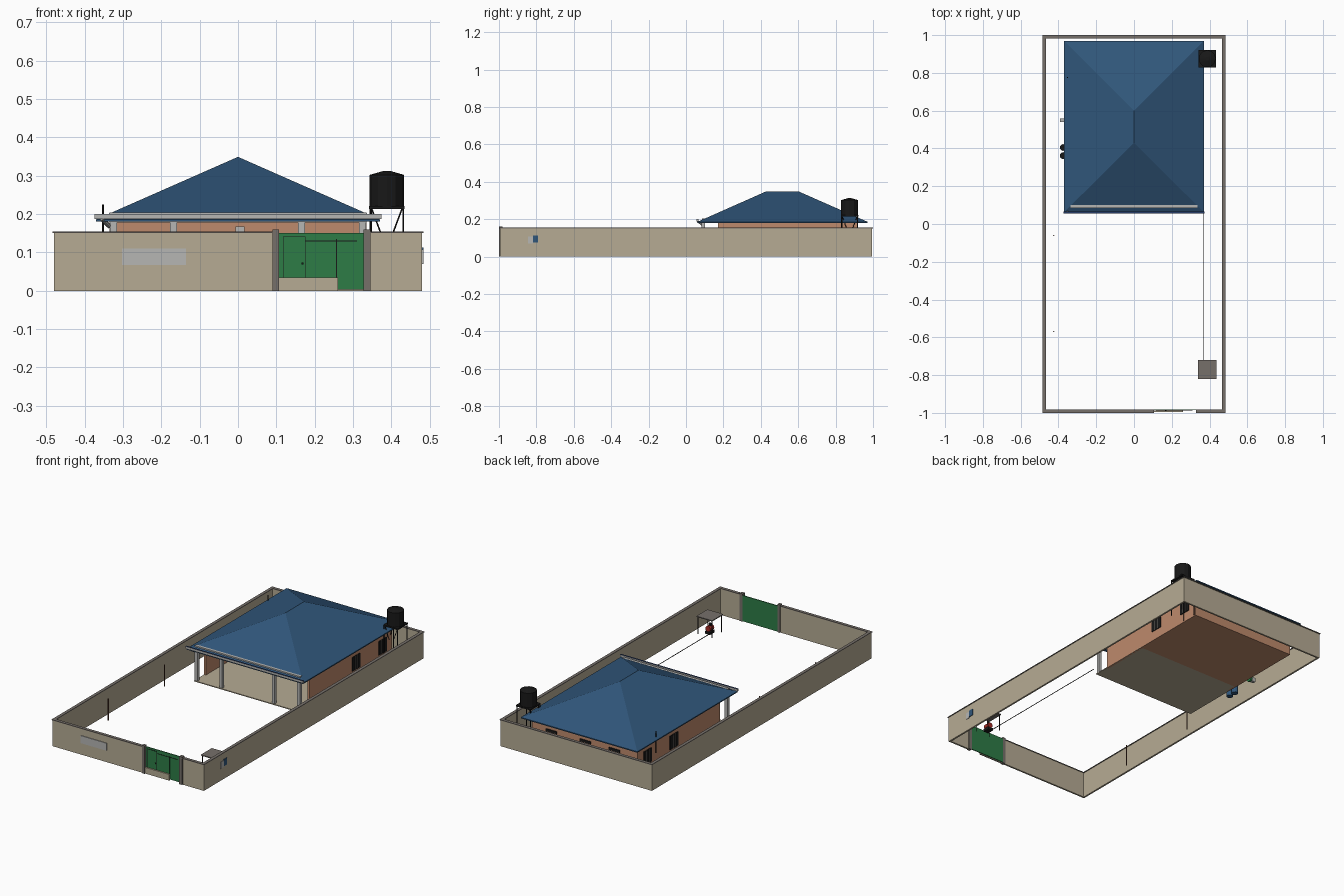
import bpy, bmesh, math
from mathutils import Vector

if "Cube" in bpy.data.objects:
    bpy.data.objects.remove(bpy.data.objects["Cube"])


def mat(name, r, g, b):
    m = bpy.data.materials.new(name)
    lin = [((c / 255 + 0.055) / 1.055) ** 2.4 if c > 10 else c / 255 / 12.92 for c in (r, g, b)]
    m.diffuse_color = (*lin, 1)
    m.use_nodes = True
    m.node_tree.nodes["Principled BSDF"].inputs["Base Color"].default_value = m.diffuse_color
    return m


BEIGE = mat("beige plaster", 182, 171, 148)
BRICK = mat("terracotta plaster", 190, 138, 108)
BLUE = mat("blue metal", 48, 86, 122)
GREEN = mat("gate green", 45, 124, 70)
GREY = mat("concrete grey", 118, 112, 106)
LIGHT = mat("pale grey", 182, 182, 180)
BLACK = mat("black", 24, 24, 24)
RED = mat("pump red", 165, 42, 36)
BROWN = mat("pole brown", 95, 62, 48)
NAVY = mat("dark blue", 38, 60, 105)


def finish(name, bm, *mats):
    bmesh.ops.recalc_face_normals(bm, faces=bm.faces)
    me = bpy.data.meshes.new(name)
    bm.to_mesh(me)
    bm.free()
    ob = bpy.data.objects.new(name, me)
    bpy.context.collection.objects.link(ob)
    for m in mats:
        me.materials.append(m)
    return ob


def add_box(bm, x0, x1, y0, y1, z0, z1):
    vs = bmesh.ops.create_cube(bm, size=1)["verts"]
    for v in vs:
        v.co = Vector((x1 if v.co.x > 0 else x0, y1 if v.co.y > 0 else y0, z1 if v.co.z > 0 else z0))


def boxes(name, m, *specs):
    bm = bmesh.new()
    for s in specs:
        add_box(bm, *s)
    return finish(name, bm, m)


def rod(name, m, a, b, r, n=8, r2=None):
    a, b = Vector(a), Vector(b)
    bm = bmesh.new()
    vs = bmesh.ops.create_cone(bm, cap_ends=True, segments=n, radius1=r,
                               radius2=r if r2 is None else r2, depth=(b - a).length)["verts"]
    q = (b - a).to_track_quat('Z', 'Y')
    for v in vs:
        v.co = q @ v.co + (a + b) / 2
    return finish(name, bm, m)


# Compound wall with gate opening, low sill wall in the opening
W, T, H = 0.48, 0.01, 0.15
boxes("compound_wall", BEIGE,
      (-W, -W + T, -0.995, 0.995, 0, H), (W - T, W, -0.995, 0.995, 0, H),
      (-W, W, 0.985, 0.995, 0, H),
      (-W, 0.092, -0.995, -0.985, 0, H), (0.345, W, -0.995, -0.985, 0, H),
      (0.105, 0.26, -0.995, -0.987, 0, 0.035))
c = 0.004
boxes("wall_coping", GREY,
      (-W - c, -W + T + c, -1, 1, H, H + c), (W - T - c, W + c, -1, 1, H, H + c),
      (-W - c, W + c, 0.982, 1, H, H + c),
      (-W - c, 0.092, -1, -0.982, H, H + c), (0.345, W + c, -1, -0.982, H, H + c))

# Gate, its pillars and ironwork
boxes("gate_pillars", GREY, (0.09, 0.107, -1, -0.981, 0, 0.16), (0.327, 0.346, -1, -0.981, 0, 0.16))
boxes("gate", GREEN, (0.107, 0.327, -0.986, -0.981, 0.003, 0.151))
g = (-0.988, -0.985)
boxes("gate_ironwork", BLACK,
      (0.117, 0.119, *g, 0.035, 0.142), (0.174, 0.176, *g, 0.035, 0.142),
      (0.117, 0.176, *g, 0.140, 0.142), (0.176, 0.31, *g, 0.129, 0.131),
      (0.256, 0.258, *g, 0.035, 0.135), (0.165, 0.171, -0.99, -0.985, 0.068, 0.074))

# Plates on the outside of the wall
boxes("front_plate", LIGHT, (-0.302, -0.135, -0.9985, -0.994, 0.067, 0.11))
boxes("side_plate_pale", LIGHT, (0.479, 0.483, -0.845, -0.818, 0.07, 0.108))
boxes("side_plate_blue", BLUE, (0.479, 0.484, -0.817, -0.79, 0.075, 0.113))

# House: rear block, side walls of the open porch, floor
HX = 0.335
boxes("house_rear", BRICK, (-HX, HX, 0.46, 0.92, 0, 0.182))
boxes("porch_side_walls", BRICK, (-HX, -HX + 0.012, 0.17, 0.46, 0, 0.182),
      (HX - 0.012, HX, 0.17, 0.46, 0, 0.182))
boxes("porch_floor", BEIGE, (-HX, HX, 0.08, 0.46, 0, 0.005))
boxes("porch_columns", LIGHT, *[(x - 0.009, x + 0.009, 0.084, 0.102, 0.005, 0.184)
                                for x in (-0.325, -0.168, 0.165, 0.325)])
boxes("porch_beam", LIGHT, (-HX, HX, 0.086, 0.101, 0.178, 0.204))
boxes("porch_lamp", LIGHT, (-0.007, 0.017, 0.44, 0.46, 0.152, 0.168))

# Hip roof with a short ridge
bm = bmesh.new()
low = [bm.verts.new(p + (0.18,)) for p in ((-0.37, 0.062), (0.37, 0.062), (0.37, 0.97), (-0.37, 0.97))]
eave = [bm.verts.new((v.co.x, v.co.y, 0.186)) for v in low]
r0, r1 = bm.verts.new((0, 0.43, 0.349)), bm.verts.new((0, 0.6, 0.349))
bm.faces.new(low[::-1])
for i in range(4):
    j = (i + 1) % 4
    bm.faces.new((low[i], low[j], eave[j], eave[i]))
bm.faces.new((eave[0], eave[1], r0))
bm.faces.new((eave[1], eave[2], r1, r0))
bm.faces.new((eave[2], eave[3], r1))
bm.faces.new((eave[3], eave[0], r0, r1))
finish("roof", bm, BLUE)

# Front fascia gutter, dark on top
bm = bmesh.new()
add_box(bm, -0.374, 0.374, 0.056, 0.066, 0.187, 0.2)
bmesh.ops.recalc_face_normals(bm, faces=bm.faces)
for f in bm.faces:
    f.material_index = 1 if f.normal.z > 0.5 else 0
finish("front_gutter", bm, LIGHT, NAVY)
rod("gutter_outlet", LIGHT, (-0.355, 0.062, 0.188), (-0.335, 0.09, 0.168), 0.006)


# Windows: framed side windows and slim rear vents
def side_window(name, s, y):
    boxes(name, BLACK, (min(s * 0.334, s * 0.339), max(s * 0.334, s * 0.339),
                        y - 0.036, y + 0.036, 0.055, 0.135))
    boxes(name + "_bars", GREY, *[(min(s * 0.338, s * 0.341), max(s * 0.338, s * 0.341),
                                   y + d - 0.001, y + d + 0.001, 0.055, 0.135) for d in (-0.012, 0.012)])


for s, side in ((-1, "left"), (1, "right")):
    for k, y in enumerate((0.59, 0.83)):
        side_window(f"{side}_window_{k + 1}", s, y)
boxes("rear_vents", BLACK, *[(x - 0.035, x + 0.035, 0.919, 0.924, 0.122, 0.137)
                             for x in (0.21, -0.005, -0.19)])

# Water tank on a splayed stand
TX, TY = 0.388, 0.875
rod("tank", BLACK, (TX, TY, 0.221), (TX, TY, 0.302), 0.045, 12)
rod("tank_lid", BLACK, (TX, TY, 0.302), (TX, TY, 0.312), 0.045, 12, 0.01)
boxes("tank_platform", BLACK, (TX - 0.046, TX + 0.046, TY - 0.046, TY + 0.046, 0.213, 0.221))
for sx in (-1, 1):
    for sy in (-1, 1):
        rod("tank_leg", BLACK, (TX + sx * 0.043, TY + sy * 0.043, 0),
            (TX + sx * 0.043, TY + sy * 0.043, 0.215), 0.0025, 6)
    rod("tank_brace", BLACK, (TX + sx * 0.04, TY - 0.04, 0.215), (TX + sx * 0.012, TY - 0.04, 0.14), 0.002, 6)
    rod("tank_brace", BLACK, (TX - 0.04, TY + sx * 0.04, 0.215), (TX - 0.04, TY + sx * 0.012, 0.14), 0.002, 6)

# Pump shelter, pump and supply pipe
PX, PY = 0.388, -0.77
boxes("shelter_roof", GREY, (PX - 0.05, PX + 0.05, PY - 0.05, PY + 0.05, 0.098, 0.103))
for sx in (-1, 1):
    for sy in (-1, 1):
        rod("shelter_post", BLACK, (PX + sx * 0.044, PY + sy * 0.044, 0),
            (PX + sx * 0.044, PY + sy * 0.044, 0.099), 0.002, 6)
rod("pump_body", RED, (PX, PY - 0.018, 0.03), (PX, PY + 0.018, 0.03), 0.016, 12)
rod("pump_motor", BLACK, (PX, PY, 0.044), (PX, PY, 0.056), 0.008, 10)
boxes("pump_base", BLACK, (PX - 0.016, PX + 0.016, PY - 0.02, PY + 0.02, 0, 0.015))
rod("supply_pipe", BLACK, (0.37, -0.77, 0.01), (0.37, 0.1, 0.01), 0.002, 6)

# Laundry poles along the left wall
for y in (-0.57, -0.06):
    rod("laundry_pole", BROWN, (-0.425, y, 0), (-0.425, y, 0.125), 0.003, 8)

# Drums, tap unit and vent pipe on the left of the house
for y in (0.362, 0.405):
    rod("drum", BLUE, (-0.375, y, 0), (-0.375, y, 0.055), 0.018, 12)
    rod("drum_lid", BLACK, (-0.375, y, 0.055), (-0.375, y, 0.058), 0.016, 12)
boxes("tap_unit", LIGHT, (-0.392, -0.365, 0.54, 0.558, 0.01, 0.035))
rod("hose_reel", GREEN, (-0.365, 0.549, 0.022), (-0.355, 0.549, 0.022), 0.018, 12)
rod("vent_pipe", BLACK, (-0.352, 0.775, 0.1), (-0.352, 0.775, 0.225), 0.003, 8)
